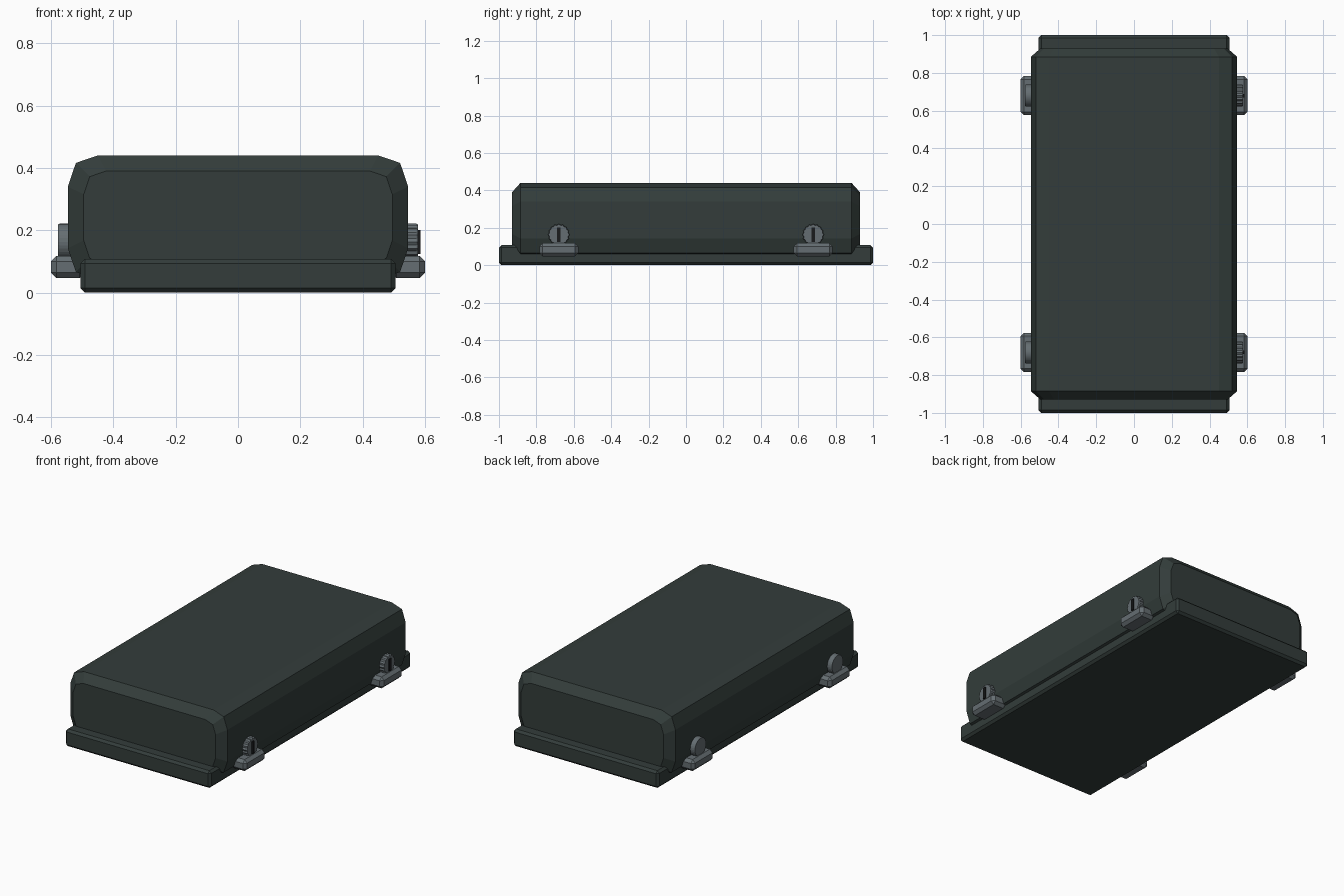
import bpy, bmesh, math

cube = bpy.data.objects.get("Cube")
if cube:
    bpy.data.objects.remove(cube, do_unlink=True)


def material(name, rgb):
    mat = bpy.data.materials.new(name)
    mat.use_nodes = True
    colour = (*rgb, 1)
    mat.diffuse_color = colour
    mat.node_tree.nodes["Principled BSDF"].inputs["Base Color"].default_value = colour
    return mat


casing = material("dark green grey", (0.033, 0.046, 0.043))
metal = material("steel grey", (0.13, 0.155, 0.168))
black = material("slot black", (0.01, 0.011, 0.012))


def finish(name, bm, mat, bevel=0):
    bmesh.ops.recalc_face_normals(bm, faces=bm.faces)
    mesh = bpy.data.meshes.new(name)
    bm.to_mesh(mesh)
    bm.free()
    mesh.materials.append(mat)
    obj = bpy.data.objects.new(name, mesh)
    bpy.context.collection.objects.link(obj)
    if bevel:
        mod = obj.modifiers.new("Bevel", "BEVEL")
        mod.width = bevel
        mod.segments = 1
    return obj


def box(name, low, high, mat, bevel=0):
    bm = bmesh.new()
    bmesh.ops.create_cube(bm, size=1)
    for v in bm.verts:
        v.co = [a + (b - a) * (c + 0.5) for a, b, c in zip(low, high, v.co)]
    return finish(name, bm, mat, bevel)


def loft(name, rings, mat):
    """Skin a row of matching rings and cap both ends."""
    bm = bmesh.new()
    rows = [[bm.verts.new(p) for p in ring] for ring in rings]
    n = len(rows[0])
    for a, b in zip(rows, rows[1:]):
        for i in range(n):
            j = (i + 1) % n
            bm.faces.new((a[i], a[j], b[j], b[i]))
    bm.faces.new(rows[0])
    bm.faces.new(rows[-1])
    return finish(name, bm, mat)


def section(y, w, bottom, top, s):
    """Rectangle with two-step corners of scale s."""
    corner = [(0, 0.1), (0.026, 0.024), (0.096, 0)]
    upper = [(w - dx * s, top - dz * s) for dx, dz in corner]
    lower = [(w - dx * s, bottom + dz * s) for dx, dz in reversed(corner)]
    right = lower + upper
    left = [(-x, z) for x, z in reversed(right)]
    return [(x, y, z) for x, z in right + left]


# Main casing with chamfered ends
outer = (0.546, 0.042, 0.44, 1)
inner = (0.495, 0.092, 0.39, 0.75)
loft("case_body", [section(-0.93, *inner), section(-0.885, *outer),
                   section(0.885, *outer), section(0.93, *inner)], casing)

# Base plate with projecting end lips
box("base_plate", (-0.505, -1, 0), (0.505, 1, 0.108), casing, 0.014)


def knob(name, side, y, z, toothed):
    n = 32

    def ring(x, scale=1):
        pts = []
        for i in range(n):
            a = math.tau * i / n
            r = (0.053 if toothed and i % 2 else 0.058) * scale
            pts.append((side * x, y + r * math.cos(a), z + r * math.sin(a)))
        return pts
    loft(name, [ring(0.5), ring(0.572), ring(0.577, 0.95)], metal)


# Side latches: a bevelled block, a round knob, and a slot bar on the left side
for side, side_name in ((1, "left"), (-1, "right")):
    for y, end in ((-0.68, "front"), (0.68, "back")):
        tag = side_name + "_" + end
        x0, x1 = sorted((side * 0.49, side * 0.6))
        box("latch_block_" + tag, (x0, y - 0.104, 0.046),
            (x1, y + 0.104, 0.118), metal, 0.018)
        knob("latch_knob_" + tag, side, y, 0.163, side > 0)
        if side > 0:
            box("latch_slot_" + tag, (0.56, y - 0.009, 0.124),
                (0.585, y + 0.009, 0.2), black)
